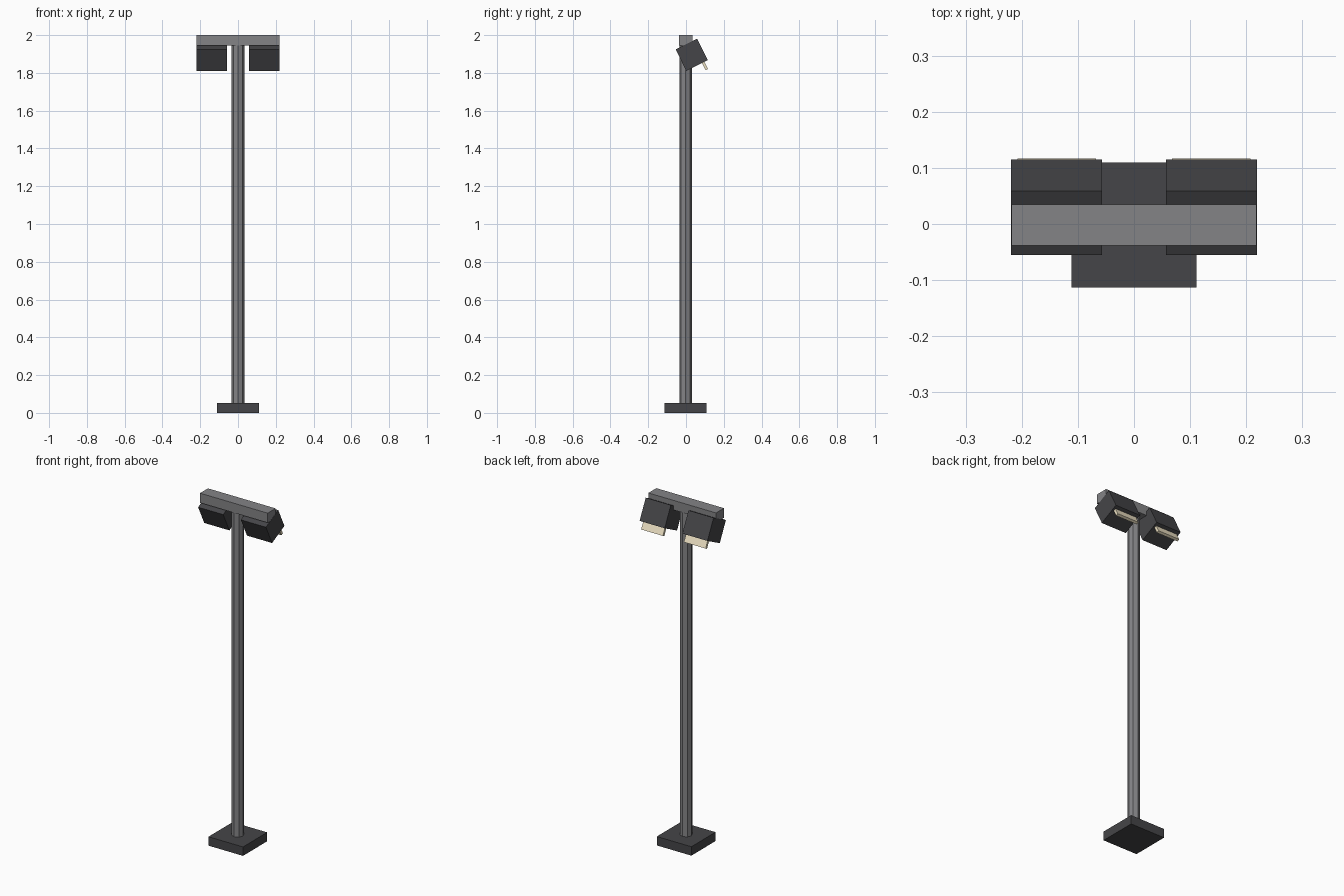
import bpy
from math import radians
from mathutils import Matrix, Vector

if "Cube" in bpy.data.objects:
    bpy.data.objects.remove(bpy.data.objects["Cube"])


def material(name, rgb):
    m = bpy.data.materials.new(name)
    m.diffuse_color = (*rgb, 1)
    m.use_nodes = True
    m.node_tree.nodes["Principled BSDF"].inputs["Base Color"].default_value = m.diffuse_color
    return m


dark = material("dark_metal", (0.06, 0.06, 0.065))
steel = material("steel", (0.23, 0.23, 0.24))
glow = material("lamp_cream", (0.85, 0.76, 0.55))


def box(name, centre, size, mat, tilt=0.0):
    bpy.ops.mesh.primitive_cube_add(size=1, location=centre, rotation=(tilt, 0, 0))
    ob = bpy.context.object
    ob.name = name
    ob.scale = size
    ob.data.materials.append(mat)
    return ob


OFF = -0.0017  # pole axis in y

# Foot plate
box("base_plate", (0, OFF, 0.026), (0.223, 0.223, 0.052), dark)

# Octagonal pole
bpy.ops.mesh.primitive_cylinder_add(vertices=8, radius=0.0335, depth=1.895,
                                    location=(0, OFF, 0.9975))
pole = bpy.context.object
pole.name = "pole"
pole.data.materials.append(steel)

# Crossbar on top
box("crossbar", (0, OFF, 1.972), (0.437, 0.073, 0.056), steel)

# Two tilted lamp heads, each with a thin glowing panel below
tilt = radians(26.5)
rot = Matrix.Rotation(tilt, 3, 'X')
for side, s in (("left", -1), ("right", 1)):
    centre = Vector((s * 0.138, 0.03, 1.896))
    box(side + "_lamp_head", centre, (0.162, 0.127, 0.127), dark, tilt)
    panel = centre + rot @ Vector((0, 0.0365, -0.083))
    box(side + "_lamp_panel", panel, (0.14, 0.015, 0.046), glow, tilt)
